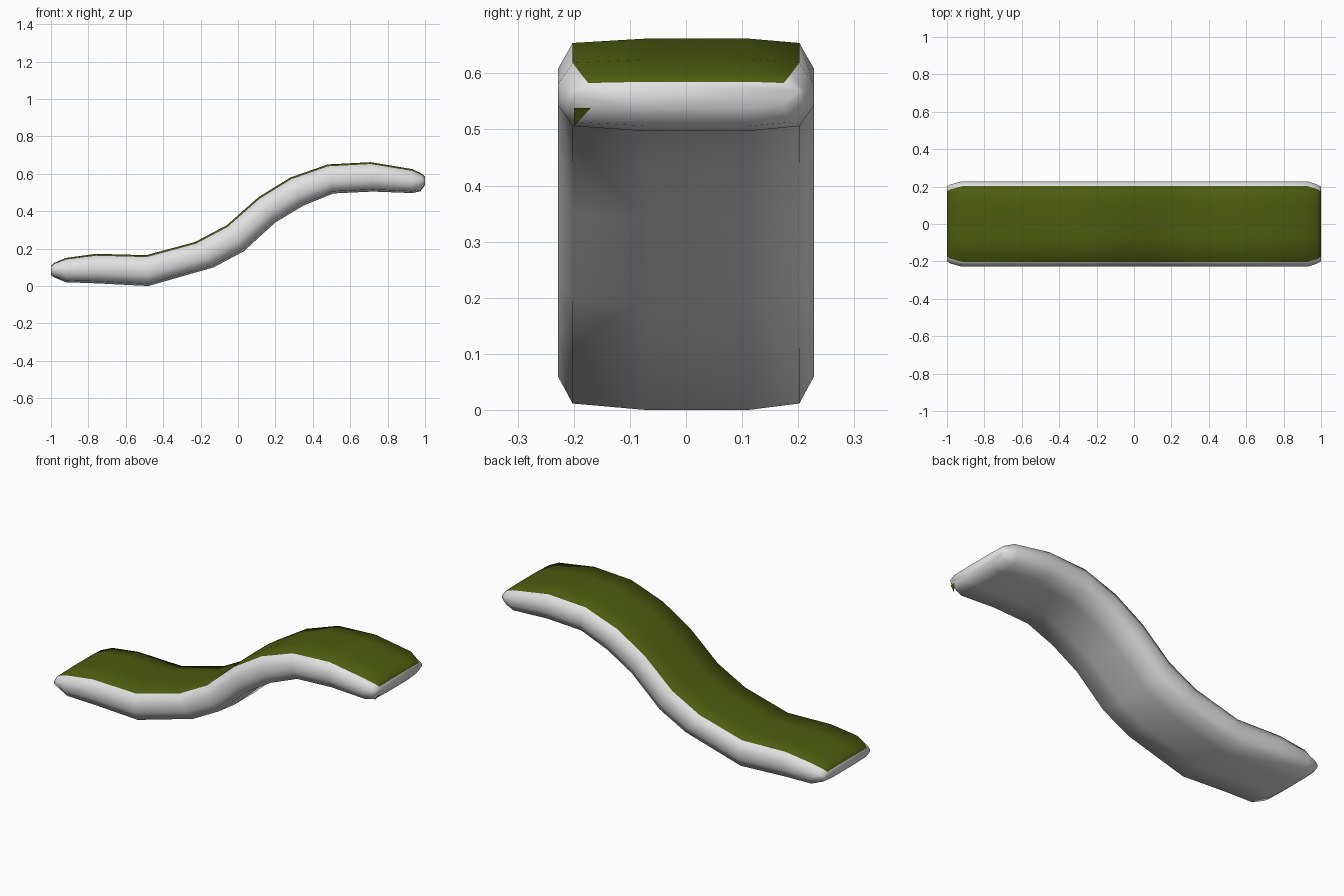
import bpy, math
from mathutils import Vector

if "Cube" in bpy.data.objects:
    bpy.data.objects.remove(bpy.data.objects["Cube"])


def material(name, rgb):
    m = bpy.data.materials.new(name)
    m.diffuse_color = (*rgb, 1)
    m.use_nodes = True
    m.node_tree.nodes["Principled BSDF"].inputs["Base Color"].default_value = m.diffuse_color
    return m


green = material("moss green", (0.075, 0.105, 0.005))
grey = material("light grey", (0.75, 0.75, 0.75))

# Stations along the S-curve: top x, top z, bottom x, bottom z, half width
stations = [
    (-1.0, .108, -1.0, .058, .20), (-.98, .125, -.98, .045, .212),
    (-.92, .15, -.92, .02, .228), (-.76, .172, -.75, .014, .228),
    (-.49, .165, -.48, .0, .228), (-.23, .235, -.13, .10, .228),
    (-.06, .325, .03, .185, .228), (.11, .475, .20, .34, .228),
    (.28, .58, .35, .43, .228), (.48, .65, .51, .495, .228),
    (.71, .662, .72, .505, .228), (.93, .625, .93, .497, .228),
    (.98, .602, .975, .506, .212), (1.0, .585, 1.0, .54, .20),
]


def ring(tx, tz, bx, bz, hw):
    """Chamfered, slightly crowned cross-section from top to bottom."""
    top, bot = Vector((tx, 0, tz)), Vector((bx, 0, bz))
    edge = hw - .026
    section = [(-edge, .05), (-.07, 0), (.11, 0), (edge, .05),
               (hw, .34), (hw, .64),
               (edge, .93), (.11, 1), (-.07, 1), (-edge, .93),
               (-hw, .64), (-hw, .34)]
    return [top.lerp(bot, t) + Vector((0, y, 0)) for y, t in section]


# Curved slab: loft the rings, top strip green, the rest grey
N = 12
verts = [p for s in stations for p in ring(*s)]
faces, mats = [], []
for i in range(len(stations) - 1):
    for j in range(N):
        k = (j + 1) % N
        a, b = i * N, (i + 1) * N
        faces.append((a + j, b + j, b + k, a + k))
        mats.append(0 if j < 3 else 1)
last = (len(stations) - 1) * N
faces += [tuple(range(N)), tuple(last + j for j in reversed(range(N)))]
mats += [1, 1]


def add_mesh(name, verts, faces, mats):
    me = bpy.data.meshes.new(name)
    me.from_pydata(verts, [], faces)
    me.materials.append(green)
    me.materials.append(grey)
    for p, m in zip(me.polygons, mats):
        p.material_index = m
    ob = bpy.data.objects.new(name, me)
    bpy.context.collection.objects.link(ob)
    return ob


slab = add_mesh("curved_ramp", verts, faces, mats)
bpy.context.view_layer.objects.active = slab
slab.select_set(True)
bpy.ops.object.mode_set(mode='EDIT')
bpy.ops.mesh.select_all(action='SELECT')
bpy.ops.mesh.normals_make_consistent(inside=False)
bpy.ops.object.mode_set(mode='OBJECT')
bpy.ops.object.shade_smooth_by_angle(angle=math.radians(70))

# Small green corner patch under the high end
add_mesh("corner_patch",
         [(1.0, -.2, .538), (.98, -.2, .506), (1.0, -.17, .538)],
         [(0, 1, 2)], [0])
